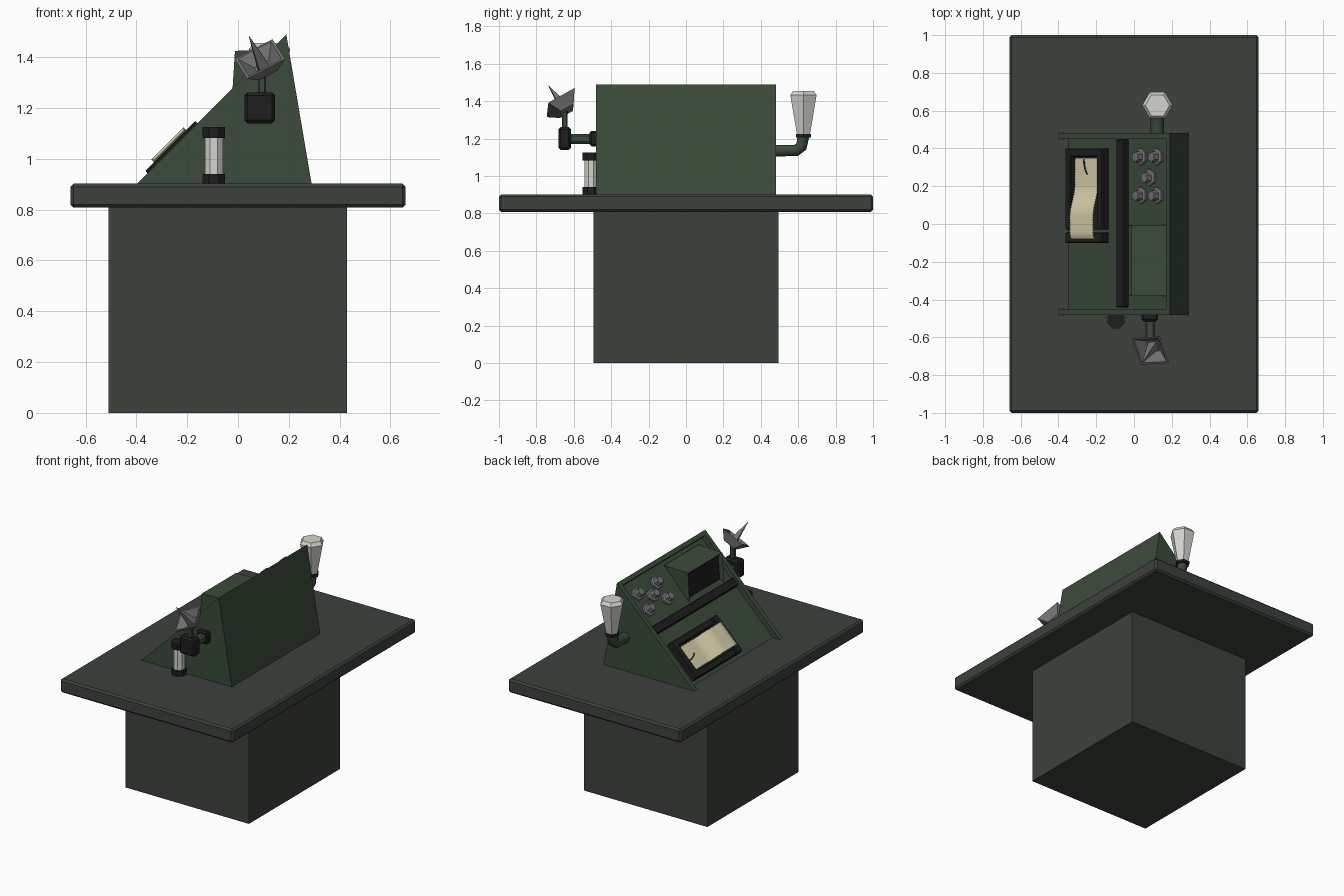
import bpy, bmesh, math
from mathutils import Matrix, Vector

if "Cube" in bpy.data.objects:
    bpy.data.objects.remove(bpy.data.objects["Cube"])


def material(name, rgb):
    m = bpy.data.materials.new(name)
    m.diffuse_color = (*rgb, 1)
    m.use_nodes = True
    m.node_tree.nodes["Principled BSDF"].inputs["Base Color"].default_value = m.diffuse_color
    return m


SLATE = material("slate_grey", (0.046, 0.054, 0.045))
GREEN = material("dark_green", (0.043, 0.070, 0.043))
BLACK = material("black", (0.013, 0.013, 0.013))
GLASS = material("pale_glass", (0.66, 0.66, 0.62))
METAL = material("grey_metal", (0.17, 0.17, 0.175))
PAPER = material("cream_paper", (0.68, 0.62, 0.40))

# Local frame of the sloping control face: x = up the slope, y = y, z = outward
S = math.sqrt(0.5)
SLOPE = Matrix(((S, 0, -S, -0.40), (0, 1, 0, 0), (S, 0, S, 0.90), (0, 0, 0, 1)))
WORLD = Matrix.Identity(4)


def finish(name, bm, mats, matrix=WORLD):
    bmesh.ops.recalc_face_normals(bm, faces=bm.faces)
    bm.transform(matrix)
    me = bpy.data.meshes.new(name)
    bm.to_mesh(me)
    bm.free()
    for m in mats:
        me.materials.append(m)
    ob = bpy.data.objects.new(name, me)
    bpy.context.scene.collection.objects.link(ob)
    return ob


def box(name, xr, yr, zr, mat, bevel=0, matrix=WORLD):
    bm = bmesh.new()
    bmesh.ops.create_cube(bm, size=1)
    for v in bm.verts:
        v.co = [(r[0] + r[1]) / 2 + c * (r[1] - r[0]) for c, r in zip(v.co, (xr, yr, zr))]
    if bevel:
        bmesh.ops.bevel(bm, geom=bm.edges[:], offset=bevel, segments=1, affect='EDGES')
    return finish(name, bm, [mat], matrix)


def prism(name, profile, y0, y1, mats, inset=None):
    """Extrude an x-z profile along y; optionally inset a screen in the -x face."""
    bm = bmesh.new()
    f = bm.faces.new([bm.verts.new((x, y0, z)) for x, z in profile])
    ext = bmesh.ops.extrude_face_region(bm, geom=[f])
    for v in ext['geom']:
        if isinstance(v, bmesh.types.BMVert):
            v.co.y = y1
    if inset:
        bmesh.ops.recalc_face_normals(bm, faces=bm.faces)
        front = min(bm.faces, key=lambda q: q.normal.x)
        bmesh.ops.inset_individual(bm, faces=[front], thickness=inset)
        bmesh.ops.translate(bm, verts=front.verts, vec=(0.02, 0, 0))
        front.material_index = 1
    return finish(name, bm, mats)


def lathe(name, rings, sides, mat, matrix=WORLD, turn=0.0):
    """Stack polygon rings given as (radius, height) and cap both ends."""
    bm = bmesh.new()
    loops = [[bm.verts.new((r * math.cos(turn + math.tau * i / sides),
                            r * math.sin(turn + math.tau * i / sides), h))
              for i in range(sides)] for r, h in rings]
    for a, b in zip(loops, loops[1:]):
        for i in range(sides):
            j = (i + 1) % sides
            bm.faces.new((a[i], a[j], b[j], b[i]))
    bm.faces.new(loops[0])
    bm.faces.new(loops[-1])
    return finish(name, bm, [mat], matrix)


def strip(name, sections, mat, thick):
    """Thin sheet on the slope from (u0, u1, y, n) sections."""
    bm = bmesh.new()
    rows = [[bm.verts.new((u0, y, n)), bm.verts.new((u1, y, n))] for u0, u1, y, n in sections]
    for a, b in zip(rows, rows[1:]):
        bm.faces.new((a[0], b[0], b[1], a[1]))
    ob = finish(name, bm, [mat], SLOPE)
    mod = ob.modifiers.new("thickness", 'SOLIDIFY')
    mod.thickness = thick
    mod.offset = 0


# Table
box("pedestal", (-0.51, 0.43), (-0.495, 0.495), (0, 0.82), SLATE)
box("table_top", (-0.66, 0.66), (-1, 1), (0.808, 0.902), SLATE, 0.012)

# Console body with recessed face, top lip and two side panels
prism("console_body", [(-0.35, 0.90), (0.194, 1.444), (0.169, 1.469), (0.19, 1.49), (0.29, 0.90)],
      -0.455, 0.455, [GREEN])
for name, s in (("side_panel_front", -1), ("side_panel_back", 1)):
    prism(name, [(-0.40, 0.90), (0.19, 1.49), (0.29, 0.90)], s * 0.45, s * 0.482, [GREEN])

# Divider bar and hooded screen
box("divider_bar", (0.43, 0.488), (-0.442, 0.45), (-0.04, 0.0), BLACK, 0.005, SLOPE)
prism("screen_hood", [(-0.025, 1.22), (-0.012, 1.425), (0.17, 1.432)], -0.38, -0.005, [GREEN, BLACK], 0.026)

# Chart recorder frame
for name, u, y in (("chart_frame_lower", (0.062, 0.103), (-0.03, 0.40)),
                   ("chart_frame_upper", (0.297, 0.34), (-0.03, 0.40)),
                   ("chart_frame_end", (0.09, 0.31), (0.355, 0.40)),
                   ("chart_roller_bar", (0.062, 0.34), (-0.10, -0.045))):
    box(name, u, y, (-0.04, 0.012), BLACK, 0.004, SLOPE)
box("chart_bed", (0.09, 0.31), (-0.03, 0.37), (-0.04, -0.02), BLACK, 0, SLOPE)

# Paper strip with toothed edges, rising and curling over the bar
sections = []
N = 64
for i in range(N + 1):
    y = 0.35 - 0.43 * i / N
    t = min(max((0.21 - y) / 0.17, 0), 1)
    n = -0.010 + 0.037 * t * t * (3 - 2 * t)
    if y < -0.04:
        n -= 0.010 * ((-0.04 - y) / 0.04) ** 2
    tooth = 0.006 * (i % 2)
    sections.append((0.110 + tooth, 0.290 - tooth, y, n))
strip("chart_paper", sections, PAPER, 0.002)
strip("ink_trace", [(u, u + 0.010, y, -0.007) for u, y in
                    ((0.178, 0.345), (0.180, 0.315), (0.188, 0.288), (0.202, 0.263))], BLACK, 0.002)

# Five hexagonal knobs
for i, (u, y) in enumerate(((0.59, 0.355), (0.71, 0.355), (0.655, 0.245), (0.59, 0.15), (0.71, 0.15))):
    lathe(f"knob_{i + 1}", [(0.045, -0.04), (0.045, -0.02), (0.030, -0.015), (0.026, 0.016)],
          6, METAL, SLOPE @ Matrix.Translation((u, y, 0)), math.pi / 6)

# Glass tube standing on the table
tube = Matrix.Translation((-0.095, -0.508, 0))
T8 = math.pi / 8
lathe("tube_base", [(0.048, 0.90), (0.048, 0.94)], 8, BLACK, tube, T8)
lathe("tube_glass", [(0.038, 0.93), (0.038, 1.09)], 8, GLASS, tube, T8)
lathe("tube_cap", [(0.048, 1.082), (0.048, 1.125)], 8, BLACK, tube, T8)

# Dish antenna arm
box("arm_mount", (0.04, 0.126), (-0.515, -0.47), (1.158, 1.242), BLACK, 0.01)
box("arm", (0.058, 0.112), (-0.63, -0.50), (1.172, 1.226), GREEN, 0.012)
box("arm_block", (0.025, 0.145), (-0.682, -0.615), (1.14, 1.262), BLACK, 0.012)
box("dish_post", (0.078, 0.110), (-0.663, -0.633), (1.25, 1.36), GREEN, 0.006)

# Square dish and its spike, tilted to face front, left and up
normal = Vector((-0.36, -0.55, 0.757)).normalized()
side = Vector((0.143, 0.008, 0.075))
side = (side - normal * side.dot(normal)).normalized()
dish = Matrix((side, normal.cross(side), normal)).transposed().to_4x4()
dish.translation = (0.086, -0.670, 1.393)
lathe("dish", [(0.058, -0.06), (0.119, 0), (0.104, 0), (0.046, -0.045)], 4, METAL, dish, math.pi / 4)
lathe("dish_spike", [(0.034, -0.05), (0.001, 0.12)], 4, METAL, dish, math.pi / 4)

# Bent lamp pipe
cu = bpy.data.curves.new("lamp_pipe", 'CURVE')
cu.dimensions = '3D'
cu.bevel_depth = 0.036
cu.bevel_resolution = 1
cu.use_fill_caps = True
sp = cu.splines.new('POLY')
path = [(0.46, 1.135), (0.588, 1.137), (0.617, 1.158), (0.628, 1.215)]
sp.points.add(len(path) - 1)
for p, (y, z) in zip(sp.points, path):
    p.co = (0.124, y, z, 1)
    p.radius = 1
cu.materials.append(GREEN)
bpy.context.scene.collection.objects.link(bpy.data.objects.new("lamp_pipe", cu))

# Lamp collar and hexagonal glass
lamp = Matrix.Translation((0.124, 0.628, 0))
lathe("lamp_collar", [(0.046, 1.205), (0.046, 1.226)], 6, BLACK, lamp)
lathe("lamp_glass", [(0.040, 1.222), (0.081, 1.432), (0.064, 1.455)], 6, GLASS, lamp)
